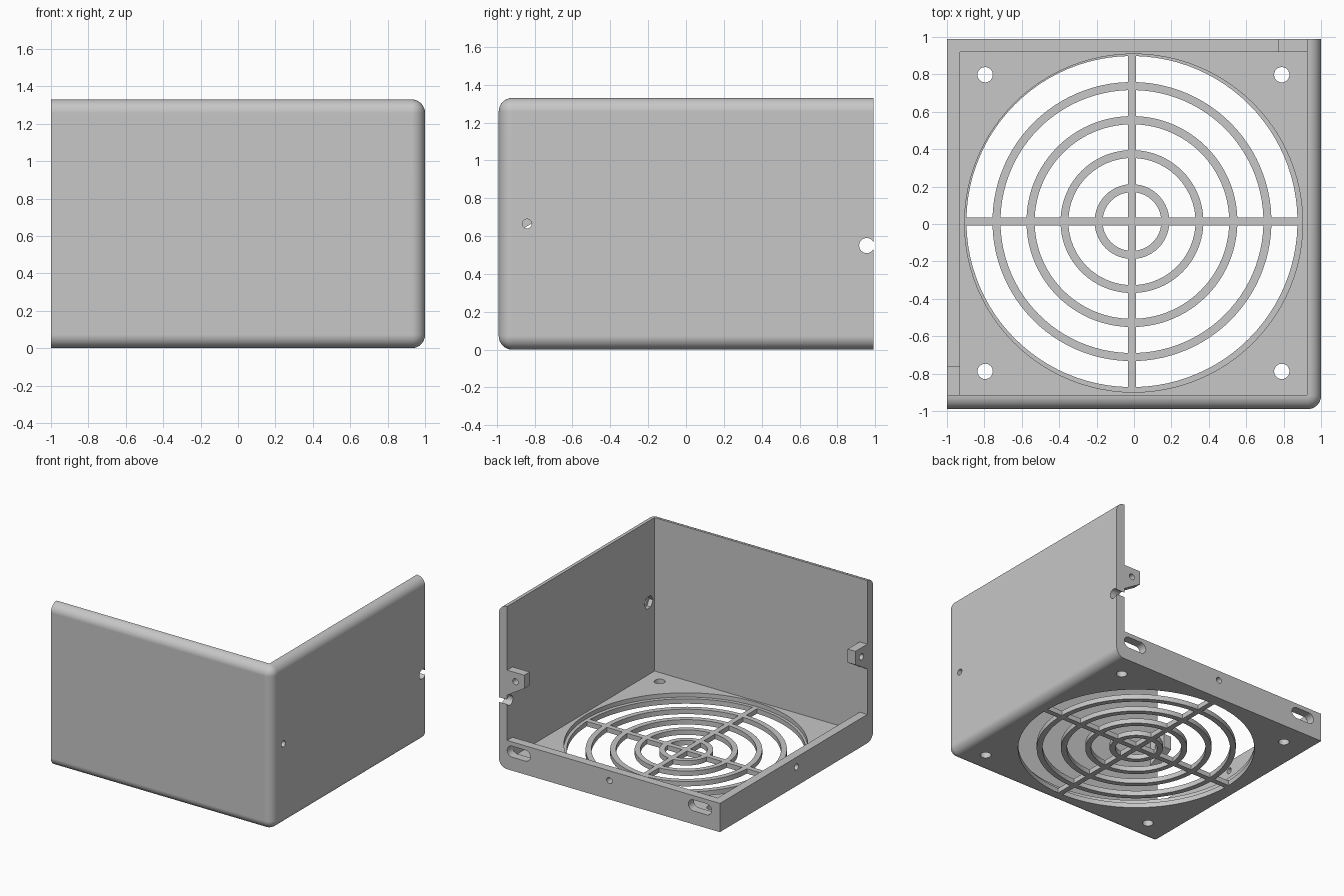
import bpy, bmesh, math

if "Cube" in bpy.data.objects:
    bpy.data.objects.remove(bpy.data.objects["Cube"])

W, D, H = 1.0, 0.99, 1.33      # half width, half depth, height
T = 0.075                      # wall thickness
LIP = 0.235                    # height of the low back and left rims
FAN = (-0.011, 0.013)          # grille centre

grey = bpy.data.materials.new("light grey")
grey.diffuse_color = (0.57, 0.57, 0.57, 1)
grey.use_nodes = True
grey.node_tree.nodes["Principled BSDF"].inputs["Base Color"].default_value = grey.diffuse_color


def place(axis, a, b, t):
    return {'x': (t, a, b), 'y': (a, t, b), 'z': (a, b, t)}[axis]


def prisms(name, profiles, axis, lo, hi):
    """Extrude closed 2D profiles along an axis into one object."""
    bm = bmesh.new()
    for pts in profiles:
        r0 = [bm.verts.new(place(axis, a, b, lo)) for a, b in pts]
        r1 = [bm.verts.new(place(axis, a, b, hi)) for a, b in pts]
        bm.faces.new(r0)
        bm.faces.new(r1)
        for i in range(len(pts)):
            j = (i + 1) % len(pts)
            bm.faces.new((r0[i], r0[j], r1[j], r1[i]))
    bmesh.ops.recalc_face_normals(bm, faces=bm.faces)
    me = bpy.data.meshes.new(name)
    bm.to_mesh(me)
    bm.free()
    ob = bpy.data.objects.new(name, me)
    bpy.context.collection.objects.link(ob)
    return ob


def rect(a0, a1, b0, b1):
    return [(a0, b0), (a1, b0), (a1, b1), (a0, b1)]


def arc(a, b, r, start=0.0, end=2 * math.pi, n=24):
    return [(a + r * math.cos(start + (end - start) * i / n),
             b + r * math.sin(start + (end - start) * i / n)) for i in range(n + 1)]


def circle(a, b, r, n=24):
    return arc(a, b, r, n=n)[:-1]


def slot(a, b, length, r):
    h = length / 2 - r
    q = math.pi / 2
    return arc(a + h, b, r, -q, q, 10) + arc(a - h, b, r, q, 3 * q, 10)


def combine(body, tool, op='DIFFERENCE'):
    """Apply a boolean to the body and remove the tool."""
    tool.hide_render = True
    mod = body.modifiers.new(tool.name, 'BOOLEAN')
    mod.operation, mod.solver, mod.object = op, 'EXACT', tool
    bpy.context.view_layer.objects.active = body
    bpy.ops.object.modifier_apply(modifier=mod.name)
    bpy.data.objects.remove(tool, do_unlink=True)


# Solid block, rounded on the outer front and right edges only
case = prisms("fan_cover", [rect(-W, W, -D, D)], 'z', 0, H)
bm = bmesh.new()
bm.from_mesh(case.data)


def is_round(e):
    c = (e.verts[0].co + e.verts[1].co) / 2
    return c.x > -W + 0.01 and c.y < D - 0.01


bmesh.ops.bevel(bm, geom=[e for e in bm.edges if is_round(e)], offset=0.072,
                segments=8, profile=0.5, affect='EDGES')
bm.to_mesh(case.data)
bm.free()

# Hollow out, leaving two tall walls, a floor and two low rims
combine(case, prisms("open_corner", [rect(-2, W - T, -D + T, 2)], 'z', LIP, 2))
combine(case, prisms("cavity", [rect(-W + 0.07, W - T, -D + T, D - 0.07)], 'z', T, 1))

# Shallow round recess above the grille
combine(case, prisms("fan_recess", [circle(-0.002, 0.005, 0.904, 96)], 'z', 0.04, 0.5))

# Grille openings: ring gaps split in quarters by two crossing bars
half = 0.0215
cells = []
for r0, r1 in ((0, 0.157), (0.2, 0.34), (0.382, 0.52), (0.564, 0.703), (0.746, 0.885)):
    n = 12 if r1 < 0.4 else 24
    for k in range(4):
        q = k * math.pi / 2
        s1 = math.asin(half / r1)
        pts = arc(*FAN, r1, q + s1, q + math.pi / 2 - s1, n)
        if r0:
            s0 = math.asin(half / r0)
            pts += arc(*FAN, r0, q + math.pi / 2 - s0, q + s0, n)
        else:
            pts += arc(*FAN, half * math.sqrt(2), q + math.pi / 4, q + math.pi / 4, 1)[:1]
        cells.append(pts)
combine(case, prisms("grille_openings", cells, 'z', -0.1, 0.3))

# Screw holes in the floor corners
combine(case, prisms("corner_holes", [circle(-0.003 + 0.793 * sx, 0.005 + 0.793 * sy, 0.041)
                                      for sx in (-1, 1) for sy in (-1, 1)], 'z', -0.1, 0.15))

# Slots and screw holes in the rims
combine(case, prisms("back_rim_holes", [slot(-0.82, 0.155, 0.21, 0.045),
                                        slot(0.82, 0.155, 0.21, 0.045),
                                        circle(0, 0.155, 0.025, 16)], 'y', 0.85, 1.2))
combine(case, prisms("left_rim_hole", [circle(0, 0.155, 0.025, 16)], 'x', -1.2, -0.85))

# Right wall: cable notch, screw hole and hexagonal nut pocket
combine(case, prisms("wall_holes", [circle(0.955, 0.55, 0.04),
                                    circle(-0.84, 0.665, 0.025, 16)], 'x', 0.85, 1.2))
combine(case, prisms("nut_pocket", [circle(-0.84, 0.665, 0.055, 6)], 'x', 0.85, 0.96))


# Fastening tabs at the free ends of the tall walls
def tab_profile(wall, tip):
    return [(wall, 0.60), (tip, 0.70), (tip, 0.81), (wall, 0.81)]


def add_tab(axis, profile, hole, lo, hi):
    combine(case, prisms("tab", [profile], axis, lo, hi), 'UNION')
    combine(case, prisms("tab_hole", [circle(hole, 0.735, 0.025, 16)], axis, lo - 0.05, hi + 0.05))


add_tab('y', tab_profile(W - T + 0.01, 0.77), 0.85, D - 0.07, D)
add_tab('x', tab_profile(-D + T - 0.01, -0.76), -0.84, -W, -W + 0.07)

# Finish: one colour, smooth rounds with crisp edges
case.data.materials.clear()
case.data.materials.append(grey)
for p in case.data.polygons:
    p.material_index = 0
bpy.ops.object.select_all(action='DESELECT')
case.select_set(True)
bpy.context.view_layer.objects.active = case
bpy.ops.object.shade_smooth_by_angle(angle=math.radians(30))
normals = case.modifiers.new("even_shading", 'WEIGHTED_NORMAL')
normals.keep_sharp = True
